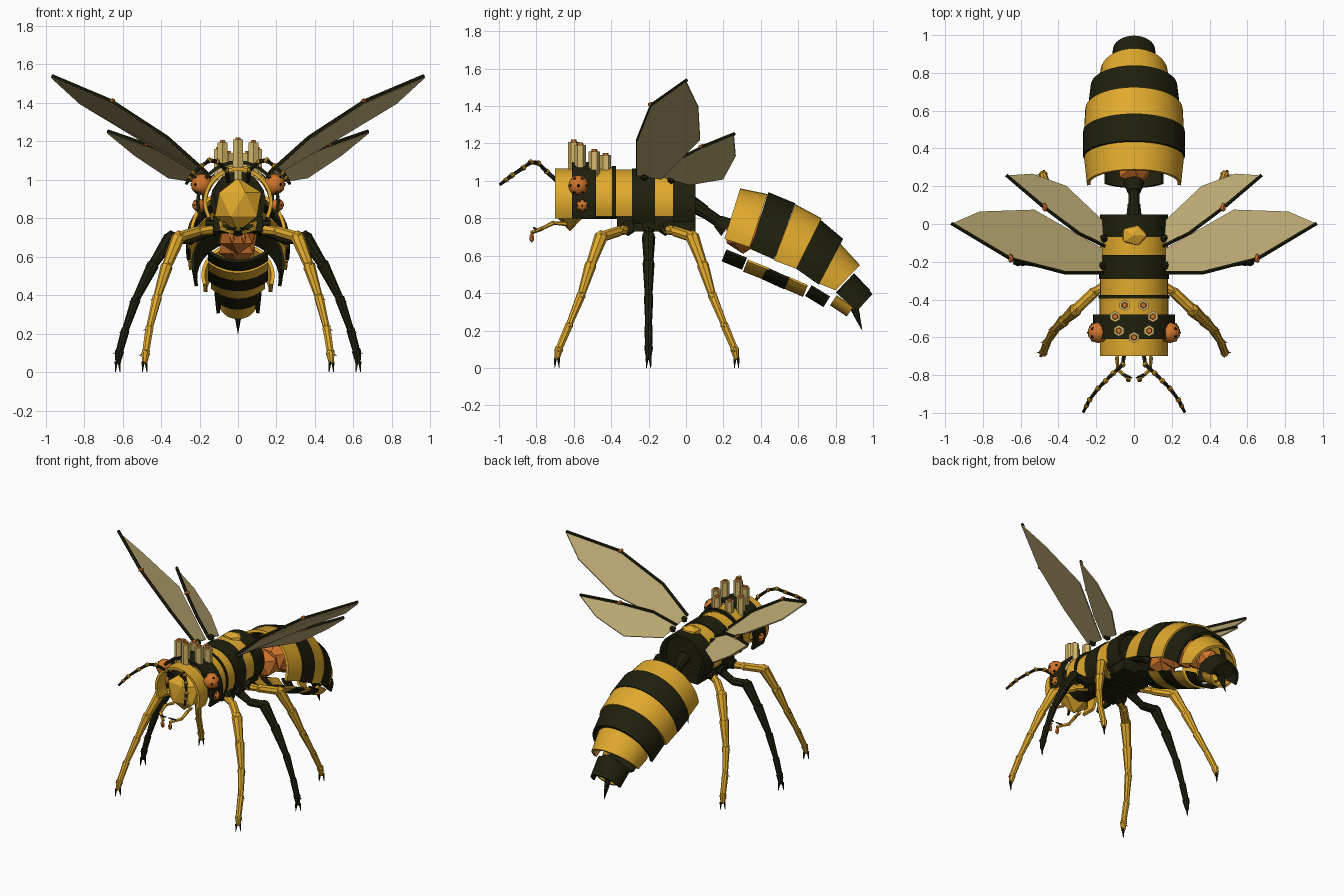
import bpy, bmesh, math
from mathutils import Vector, Matrix

if "Cube" in bpy.data.objects:
    bpy.data.objects.remove(bpy.data.objects["Cube"])

COLOURS = {
    "golden_yellow": (0.75, 0.40, 0.026),
    "near_black": (0.014, 0.014, 0.004),
    "burnt_orange": (0.65, 0.18, 0.024),
    "wing_tan": (0.55, 0.44, 0.19),
    "pale_gold": (0.66, 0.48, 0.15),
}
MATS = []
for cname, rgb in COLOURS.items():
    m = bpy.data.materials.new(cname)
    m.diffuse_color = (*rgb, 1)
    m.use_nodes = True
    m.node_tree.nodes["Principled BSDF"].inputs["Base Color"].default_value = m.diffuse_color
    MATS.append(m)
YEL, BLK, ORG, TAN, PALE = range(5)


class Part:
    """Collects coloured primitives into one named object."""

    def __init__(self, name):
        self.name, self.bm = name, bmesh.new()

    def paint(self, verts, mat):
        for f in {f for v in verts for f in v.link_faces}:
            f.material_index = mat

    def rod(self, a, b, r1, r2, mat, n=8):
        a, b = Vector(a), Vector(b)
        d = b - a
        mtx = Matrix.Translation((a + b) / 2) @ d.to_track_quat('Z', 'Y').to_matrix().to_4x4()
        res = bmesh.ops.create_cone(self.bm, cap_ends=True, segments=n, radius1=r1,
                                    radius2=r2, depth=d.length, matrix=mtx)
        self.paint(res["verts"], mat)

    def ball(self, c, size, mat, sub=1):
        s = (size,) * 3 if isinstance(size, (int, float)) else size
        mtx = Matrix.Translation(c) @ Matrix.Diagonal((*s, 1))
        res = bmesh.ops.create_icosphere(self.bm, subdivisions=sub, radius=1, matrix=mtx)
        self.paint(res["verts"], mat)

    def box(self, c, size, mat):
        mtx = Matrix.Translation(c) @ Matrix.Diagonal((*size, 1))
        self.paint(bmesh.ops.create_cube(self.bm, size=1, matrix=mtx)["verts"], mat)

    def arch(self, front, back, mat, thick=0.018, n=20):
        """Open shell between two arcs; each is (crown y, z, foot y, z, radius)."""
        rows = []
        for cy, cz, fy, fz, r in (front, back):
            crown, foot = Vector((0, cy, cz)), Vector((0, fy, fz))
            h, u = (foot - crown).length, (foot - crown).normalized()
            centre, lim = crown + u * r, math.acos(max(-1, (r - h) / r))
            for rr in (r, r - thick):
                row = []
                for i in range(n + 1):
                    t = lim * (2 * i / n - 1)
                    p = centre - u * rr * math.cos(t) + Vector((rr * math.sin(t), 0, 0))
                    row.append(self.bm.verts.new(p))
                rows.append(row)
        loop = [rows[0], rows[2], rows[3], rows[1]]
        for k in range(4):
            p, q = loop[k], loop[(k + 1) % 4]
            for i in range(n):
                self.bm.faces.new((p[i], p[i + 1], q[i + 1], q[i])).material_index = mat
        for i in (0, n):
            self.bm.faces.new([row[i] for row in loop]).material_index = mat

    def slab(self, pts, nrm, thick, mat):
        """Thin plate from an outline."""
        a = [self.bm.verts.new(p + nrm * thick / 2) for p in pts]
        b = [self.bm.verts.new(p - nrm * thick / 2) for p in pts]
        faces = [self.bm.faces.new(a), self.bm.faces.new(b[::-1])]
        for i in range(len(pts)):
            j = (i + 1) % len(pts)
            faces.append(self.bm.faces.new((a[i], b[i], b[j], a[j])))
        for f in faces:
            f.material_index = mat

    def finish(self, angle=0):
        bmesh.ops.recalc_face_normals(self.bm, faces=self.bm.faces)
        me = bpy.data.meshes.new(self.name)
        self.bm.to_mesh(me)
        self.bm.free()
        for m in MATS:
            me.materials.append(m)
        if angle:
            me.shade_smooth()
            me.set_sharp_from_angle(angle=math.radians(angle))
        bpy.context.collection.objects.link(bpy.data.objects.new(self.name, me))


# Head and thorax shells: (y start, y end, crown z, foot z, radius, colour)
p = Part("head_and_thorax_shells")
for y0, y1, zt, zb, r, c in (
        (-.70, -.60, 1.065, .80, .18, YEL), (-.61, -.48, 1.10, .80, .218, BLK),
        (-.48, -.39, 1.075, .81, .182, YEL), (-.395, -.375, 1.08, .81, .188, BLK),
        (-.375, -.29, 1.06, .81, .18, YEL), (-.29, -.165, 1.065, .77, .185, BLK),
        (-.165, -.07, 1.055, .81, .18, YEL), (-.07, .05, 1.055, .78, .18, BLK)):
    p.arch((y0, zt, y0, zb, r), (y1, zt, y1, zb, r), c)
p.finish(30)

# Dark frame inside the shells, belly block, waist
p = Part("inner_frame")
p.rod((0, -.62, .92), (0, -.36, .92), .125, .125, BLK, 16)
p.rod((0, -.36, .89), (0, .02, .89), .145, .145, BLK, 16)
p.box((0, -.16, .77), (.26, .42, .08), BLK)
for y in (-.31, -.2, -.09):
    p.rod((-.17, y, .755), (.17, y, .755), .035, .035, BLK, 10)
p.rod((0, .01, .89), (0, .10, .835), .045, .035, BLK, 10)
p.rod((0, .09, .84), (0, .20, .765), .032, .03, BLK, 10)
p.rod((0, .17, .785), (0, .22, .75), .035, .055, BLK, 10)
p.finish(30)

# Faceted face and knob on the back
p = Part("face")
p.ball((0, -.62, .87), (.135, .085, .14), YEL, 1)
p.finish()
p = Part("back_knob")
p.ball((0, -.06, 1.045), (.075, .06, .04), YEL)
p.finish()

# Eyes with dark dots
p = Part("eyes")
for s in (-1, 1):
    for y, z, x, r in ((-.575, .975, .19, .056), (-.555, .868, .205, .034)):
        p.ball((s * x, y, z), r, ORG, 2)
        for k in range(7):
            a = k * math.pi / 3
            d = Vector((s, 0, 0)) if k == 6 else Vector((s * .6, .8 * math.cos(a), .8 * math.sin(a)))
            p.ball(Vector((s * x, y, z)) + d * r * .86, r * .2, BLK)
p.finish(30)

# Hexagonal pipes on the crown
p = Part("crown_pipes")
for x, y, top in ((0, -.60, 1.22), (.08, -.565, 1.205), (-.08, -.565, 1.205), (.10, -.49, 1.17),
                  (-.10, -.49, 1.17), (.05, -.43, 1.15), (-.05, -.43, 1.15)):
    p.rod((x, y, 1.0), (x, y, top - .012), .03, .03, PALE, 6)
    p.rod((x, y, top - .03), (x, y, top), .022, .014, ORG, 6)
p.finish()

# Antennae and mouthparts
for s, side in ((-1, "left"), (1, "right")):
    p = Part(side + "_antenna")
    path = [Vector((s * x, y, z)) for x, y, z in (
        (.05, -.68, .99), (.06, -.745, 1.05), (.11, -.79, 1.095),
        (.15, -.83, 1.10), (.19, -.87, 1.07), (.235, -.93, 1.03), (.268, -.995, .98))]
    for i in range(6):
        p.rod(path[i], path[i + 1], .012, .011 - .0005 * i, BLK, 6)
        if i:
            p.ball(path[i], .017, YEL)
    p.ball(path[5].lerp(path[6], .5), .015, YEL)
    p.finish()
    p = Part(side + "_mouthparts")
    path = [(s * .07, -.64, .77), (s * .09, -.71, .775), (s * .085, -.77, .745), (s * .03, -.82, .725)]
    for i in range(3):
        p.rod(path[i], path[i + 1], .012, .009, YEL, 6)
        p.ball(path[i + 1], .013, YEL)
    p.ball((s * .03, -.825, .695), (.015, .015, .026), ORG)
    p.rod((s * .06, -.795, .735), (s * .01, -.815, .75), .01, .004, BLK, 6)
    p.finish()

# Abdomen shells: crown, foot and radius at each end
p = Part("abdomen_shells")
for f, b, c in (
        ((.29, .96, .205, .69, .25), (.435, .93, .34, .645, .265), YEL),
        ((.44, .94, .345, .635, .27), (.585, .88, .47, .58, .27), BLK),
        ((.585, .875, .47, .575, .265), (.725, .80, .59, .53, .258), YEL),
        ((.71, .80, .59, .53, .245), (.84, .69, .71, .445, .23), BLK),
        ((.82, .67, .70, .455, .19), (.93, .55, .80, .415, .178), YEL),
        ((.905, .495, .81, .395, .122), (.997, .395, .915, .305, .112), BLK)):
    p.arch(f, b, c)
p.finish(30)

# Belly plates: outer points in y, z and half width
p = Part("belly_plates")
for i, (y0, z0, y1, z1, w) in enumerate((
        (.19, .57, .30, .525, .155), (.305, .515, .42, .47, .155), (.405, .475, .525, .42, .155),
        (.51, .43, .625, .38, .14), (.637, .385, .735, .325, .12), (.77, .335, .86, .275, .09))):
    d = Vector((y1 - y0, z1 - z0)).normalized()
    h = .058
    u = Vector((-d.y, d.x)) * h
    r = (w * w + h * h) / (2 * h)
    p.arch((y0, z0, y0 + u.x, z0 + u.y, r), (y1, z1, y1 + u.x, z1 + u.y, r),
           YEL if i % 2 else BLK, .015, 12)
p.finish(30)

# Faceted orange core inside the abdomen
p = Part("abdomen_core")
for y, z, r in ((.305, .715, .105), (.42, .72, .11), (.55, .665, .11), (.66, .60, .10), (.77, .52, .08)):
    p.ball((0, y, z), r, ORG)
p.finish()

# Tail plug and stinger
p = Part("tail_and_stinger")
p.rod((0, .85, .455), (0, .94, .37), .07, .065, BLK, 12)
p.rod((0, .885, .36), (0, .915, .28), .028, .016, BLK)
p.rod((0, .912, .285), (0, .942, .20), .017, .001, BLK)
p.finish(30)

# Wings: outline plate, dark leading edge on the upper side, orange spot
FORE = [(.17, -.26, 1.03), (.37, -.26, 1.21), (.66, -.185, 1.40), (.97, 0, 1.532),
        (.82, .065, 1.395), (.53, .075, 1.22), (.17, -.13, 1.01)]
HIND = [(.16, -.12, 1.02), (.30, -.05, 1.105), (.48, .085, 1.175), (.68, .255, 1.245),
        (.54, .265, 1.13), (.36, .20, 1.01), (.17, .02, .98)]
for s, side in ((-1, "left"), (1, "right")):
    for kind, outline in (("fore", FORE), ("hind", HIND)):
        pts = [Vector((s * x, y, z)) for x, y, z in outline]
        up = sum((a.cross(b) for a, b in zip(pts, pts[1:] + pts[:1])), Vector()).normalized()
        up *= 1 if up.z > 0 else -1
        p = Part(f"{side}_{kind}_wing")
        p.slab(pts, up, .008, TAN)
        edge = [q + up * .008 for q in pts[:4]]
        for i in range(3):
            p.rod(edge[i], edge[i + 1], .011, .010, BLK, 6)
        p.ball(edge[2] + up * .004, (.016, .026, .014), ORG)
        p.ball(pts[0].lerp(pts[-1], .3), .025, BLK)
        p.finish()

# Legs: tapered segments with ball joints and paired claws
FRONT = [(.12, -.31, .745), (.21, -.36, .73), (.31, -.455, .70), (.37, -.51, .55),
         (.42, -.56, .39), (.46, -.625, .23), (.48, -.68, .10), (.485, -.69, .045)]
HINDLEG = [(x, -.42 - y, z) for x, y, z in FRONT]
MIDDLE = [(.12, -.2, .75), (.24, -.2, .69), (.35, -.2, .70), (.44, -.2, .56),
          (.53, -.2, .38), (.585, -.2, .22), (.615, -.2, .11), (.625, -.2, .045)]
RAD = [.03, .028, .036, .032, .025, .022, .024, .016]
for s, side in ((-1, "left"), (1, "right")):
    for kind, path, c in (("front", FRONT, YEL), ("middle", MIDDLE, BLK), ("hind", HINDLEG, YEL)):
        pts = [Vector((s * x, y, z)) for x, y, z in path]
        p = Part(f"{side}_{kind}_leg")
        for i in range(7):
            p.rod(pts[i], pts[i + 1], RAD[i], RAD[i + 1] * .8, c)
            p.ball(pts[i], RAD[i] * 1.05, c)
            if i > 2:  # small spur at the lower joints
                p.rod(pts[i], pts[i] + Vector((s * .035, 0, -.015)), .006, .001, BLK, 5)
        p.ball(pts[0], .04, BLK)
        for k in (-1, 1):
            p.rod(pts[7] + Vector((k * .008, k * .008, .01)),
                  Vector((pts[7].x + k * .012, pts[7].y + k * .012, 0)), .009, .002, BLK, 5)
        p.finish()
